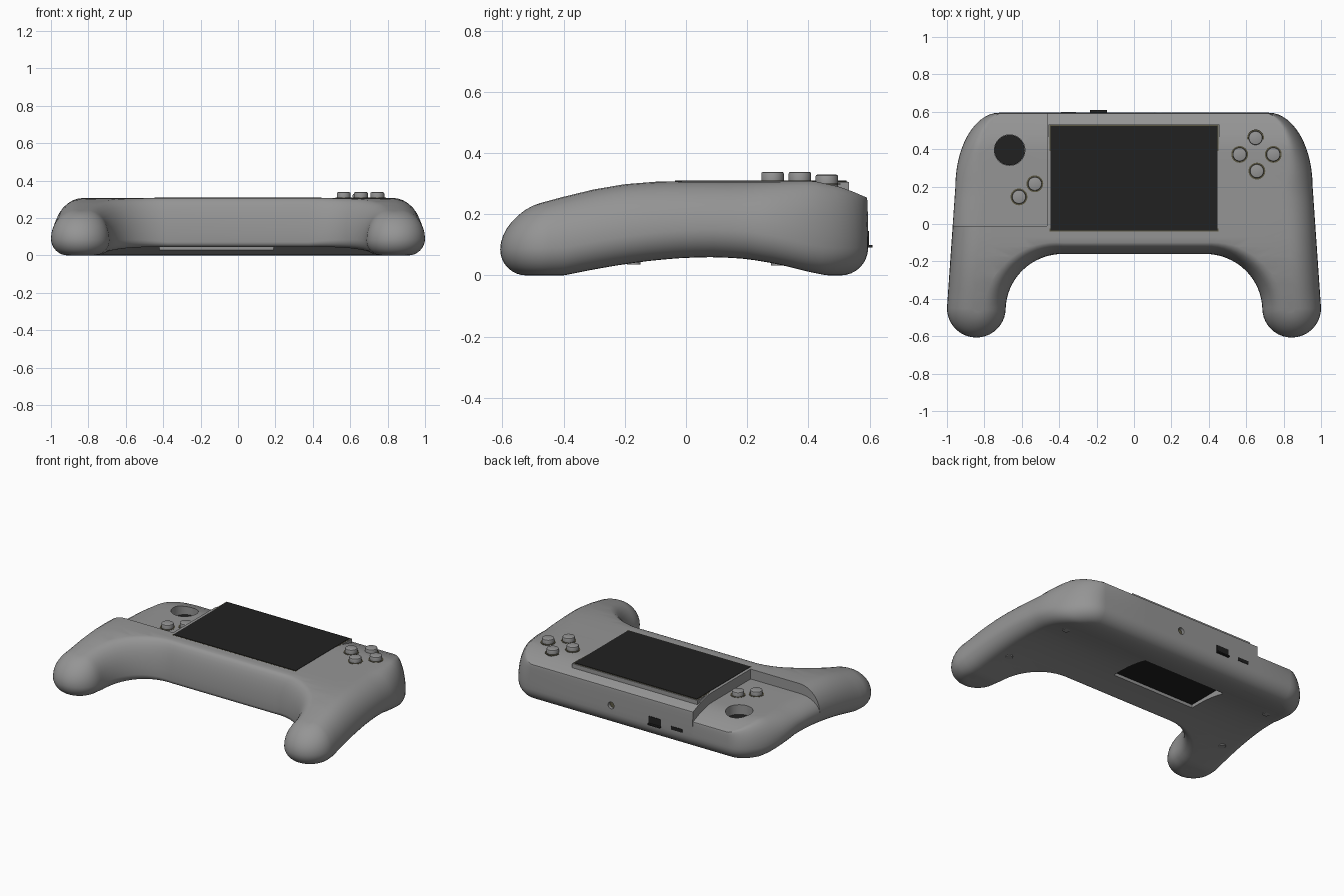
import bpy, bmesh
from math import sin, cos, pi, radians
from mathutils import Vector

if "Cube" in bpy.data.objects:
    bpy.data.objects.remove(bpy.data.objects["Cube"])


def material(name, rgb):
    m = bpy.data.materials.new(name)
    m.use_nodes = True
    m.diffuse_color = (*rgb, 1)
    m.node_tree.nodes["Principled BSDF"].inputs["Base Color"].default_value = (*rgb, 1)
    return m


GREY = material("shell grey", (0.3, 0.3, 0.3))
DARK = material("screen black", (0.015, 0.015, 0.015))
OLIVE = material("gap olive", (0.11, 0.1, 0.06))

# Height of the shell's top and underside along y
TOP = [(-.62, .2), (-.5, .23), (-.4, .257), (-.3, .281), (-.2, .298), (-.1, .306),
       (0, .308), (.42, .308), (.5, .29), (.55, .272), (.6, .25)]
UNDER = [(-.62, 0), (-.4, 0), (-.3, .02), (-.2, .037), (-.1, .05), (0, .058),
         (.1, .06), (.2, .054), (.3, .037), (.4, .012), (.46, 0), (.6, 0)]


def height(table, y):
    for (a, u), (b, v) in zip(table, table[1:]):
        if y <= b:
            return u + (v - u) * max(0, (y - a) / (b - a))
    return table[-1][1]


def half_outline():
    """Points of one side: x, y, top rounding, bottom rounding."""
    pts = [(.4, .595, .004, .09)]
    for i in range(15):                       # rear shoulder
        t = i / 14
        a = t * pi / 2
        pts.append((.72 + .235 * sin(a), .2 + .395 * cos(a), .004 + .146 * t, .09))
    for i in range(1, 12):                    # outer side
        t = i / 12
        pts.append((.955 + .045 * t, .2 - .65 * t, .15 - .01 * t, .09))
    for i in range(21):                       # grip end
        t = i / 20
        pts.append((.843 + .157 * cos(t * pi), -.45 - .157 * sin(t * pi), .14 - .02 * t, .09 - .01 * t))
    for i in range(1, 17):                    # inside of grip
        t = i / 16
        a = t * pi / 2
        pts.append((.38 + .306 * cos(a), -.46 + .3 * sin(a), .12 - .06 * t, .08 - .05 * t))
    return pts


def finish(ob, mat, angle=35):
    if mat:
        ob.data.materials.append(mat)
    bpy.ops.object.select_all(action="DESELECT")
    ob.select_set(True)
    bpy.context.view_layer.objects.active = ob
    bpy.ops.object.shade_smooth_by_angle(angle=radians(angle))
    return ob


def mesh_object(name, bm):
    me = bpy.data.meshes.new(name)
    bm.to_mesh(me)
    bm.free()
    ob = bpy.data.objects.new(name, me)
    bpy.context.collection.objects.link(ob)
    return ob


def shell(name, drop=0):
    half = half_outline()
    pts = half + [(-x, y, rt, rb) for x, y, rt, rb in reversed(half)]
    n, steps = len(pts), 8
    bm = bmesh.new()
    rings = []
    for k in range(-steps, steps + 1):
        a = k / steps * pi / 2
        ring = []
        for i, (x, y, rt, rb) in enumerate(pts):
            before, after = pts[i - 1], pts[(i + 1) % n]
            d = Vector((after[0] - before[0], after[1] - before[1])).normalized()
            inset = (rt if k > 0 else rb) * (1 - cos(a))
            px, py = x + d.y * inset, y - d.x * inset
            mid = height(UNDER, y) + rb
            end = height(TOP, py) - drop if k > 0 else height(UNDER, py)
            ring.append(bm.verts.new((px, py, mid + abs(sin(a)) * (end - mid))))
        rings.append(ring)
    for lo, hi in zip(rings, rings[1:]):
        for i in range(n):
            j = (i + 1) % n
            bm.faces.new((lo[i], lo[j], hi[j], hi[i]))
    # Caps, sliced across so that they follow the heights
    for index, ring in ((1, rings[-1]), (2, rings[0])):
        cap = bm.faces.new(ring)
        cap.material_index = index
        bmesh.ops.triangulate(bm, faces=[cap])
    for s in range(24):
        caps = [f for f in bm.faces if f.material_index]
        geom = caps + list({e for f in caps for e in f.edges}) + list({v for f in caps for v in f.verts})
        bmesh.ops.bisect_plane(bm, geom=geom, dist=1e-5, plane_co=(0, -.57 + .05 * s, 0), plane_no=(0, 1, 0))
    for f in bm.faces:
        for v in f.verts:
            if f.material_index == 1:
                v.co.z = height(TOP, v.co.y) - drop
            elif f.material_index == 2:
                v.co.z = height(UNDER, v.co.y)
        f.material_index = 0
    bmesh.ops.recalc_face_normals(bm, faces=bm.faces)
    return mesh_object(name, bm)


def box(name, lo, hi, mat=None):
    bm = bmesh.new()
    bmesh.ops.create_cube(bm, size=1)
    for v in bm.verts:
        v.co = [a if c < 0 else b for c, a, b in zip(v.co, lo, hi)]
    ob = mesh_object(name, bm)
    return finish(ob, mat) if mat else ob


def disc(name, at, radius, depth, mat=None, axis="Z", bevel=0):
    bpy.ops.mesh.primitive_cylinder_add(vertices=32, radius=radius, depth=depth, location=at,
                                        rotation=(pi / 2 if axis == "Y" else 0, 0, 0))
    ob = bpy.context.object
    ob.name = name
    if bevel:
        mod = ob.modifiers.new("soft rim", "BEVEL")
        mod.width, mod.segments = bevel, 2
        bpy.ops.object.modifier_apply(modifier=mod.name)
    return finish(ob, mat) if mat else ob


def cut(ob, cutter, operation="DIFFERENCE", keep=False):
    mod = ob.modifiers.new("cut", "BOOLEAN")
    mod.operation, mod.object, mod.solver = operation, cutter, "EXACT"
    bpy.context.view_layer.objects.active = ob
    bpy.ops.object.modifier_apply(modifier=mod.name)
    if not keep:
        bpy.data.objects.remove(cutter)


# Shell, with a lowered control bay on one side
body = shell("shell")
bay = shell("control_bay", drop=.065)
region = box("bay_region", (-1.2, -.01, -.1), (-.465, .8, .5))
cut(body, region, keep=True)
cut(bay, region, "INTERSECT")

# Underside opening, rear jack and stick well
cut(body, box("vent_cutter", (-.42, .04, -.1), (.19, .33, .085)))
cut(body, disc("jack_cutter", (.13, .595, .14), .022, .06, axis="Y"))
cut(bay, disc("stick_cutter", (-.665, .395, .25), .082, .16))
finish(body, GREY)
finish(bay, GREY)
box("vent_panel", (-.41, .05, .072), (.18, .32, .08), DARK)
disc("jack_floor", (.13, .57, .14), .022, .008, OLIVE, "Y")
disc("stick_well_floor", (-.665, .395, .176), .081, .008, DARK)

# Screen in its surround
box("screen_surround", (-.457, -.046, .2), (.457, .533, .306), GREY)
box("screen_gap", (-.452, -.041, .3), (.452, .528, .3075), OLIVE)
box("screen", (-.446, -.036, .3), (.446, .524, .31), DARK)

# Buttons
for i, (x, y) in enumerate([(.65, .46), (.565, .372), (.745, .372), (.657, .283),
                            (-.53, .215), (-.615, .145)]):
    base = height(TOP, y) - (.065 if x < 0 else 0)
    disc(f"button_gap_{i + 1}", (x, y, base), .045, .004, OLIVE)
    disc(f"button_{i + 1}", (x, y, base + .004), .037, .052, GREY, bevel=.006)

# Rear ports
box("card_port", (-.235, .59, .1), (-.145, .598, .145), DARK)
box("card", (-.235, .56, .091), (-.145, .61, .099), DARK)
box("charge_port", (-.39, .59, .1), (-.31, .598, .122), DARK)

# Screws underneath
for side in (-1, 1):
    for place, x, y in (("rear", .78, .3), ("front", .83, -.17)):
        z = height(UNDER, y)
        disc(f"{place}_screw_{'left' if side > 0 else 'right'}", (side * x, y, z + .002), .022, .014, GREY)
